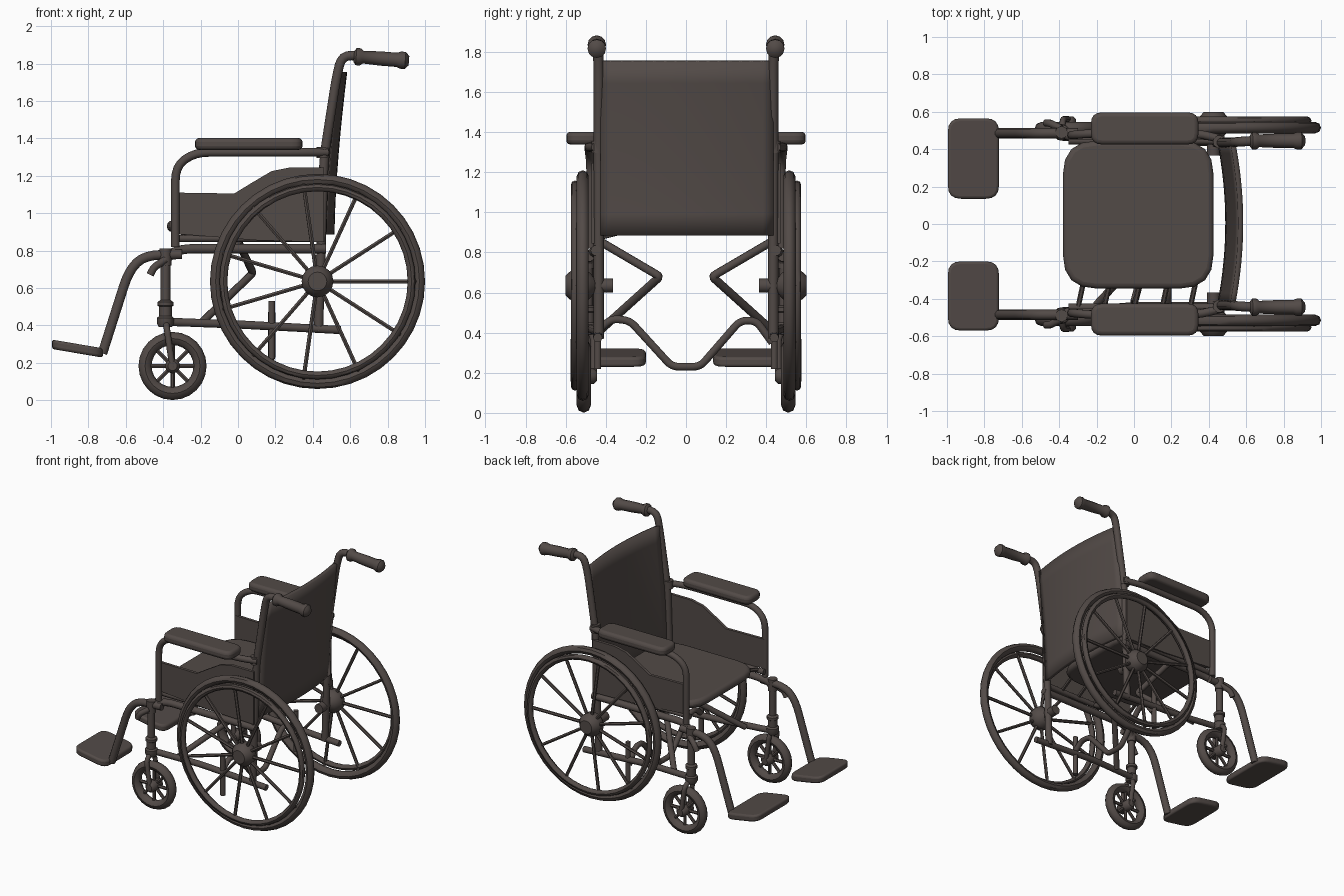
import bpy, bmesh, math
from mathutils import Vector

if "Cube" in bpy.data.objects:
    bpy.data.objects.remove(bpy.data.objects["Cube"])

mat = bpy.data.materials.new("dark brown")
mat.diffuse_color = (0.085, 0.069, 0.063, 1)
mat.use_nodes = True
mat.node_tree.nodes["Principled BSDF"].inputs["Base Color"].default_value = mat.diffuse_color


def add(name, mesh):
    mesh.materials.clear()
    mesh.materials.append(mat)
    ob = bpy.data.objects.new(name, mesh)
    bpy.context.collection.objects.link(ob)
    return ob


def fillet(pts, d, closed=False, n=4):
    """Round the corners of a path."""
    pts = [Vector(p) for p in pts]
    out = []
    for i, p in enumerate(pts):
        if not closed and i in (0, len(pts) - 1):
            out.append(p)
            continue
        a, b = pts[i - 1] - p, pts[(i + 1) % len(pts)] - p
        a = p + a.normalized() * min(d, a.length * 0.45)
        b = p + b.normalized() * min(d, b.length * 0.45)
        for k in range(n + 1):
            t = k / n
            out.append(a * (1 - t) ** 2 + p * 2 * t * (1 - t) + b * t * t)
    return out


def tube(name, pts, r, bend=0.06, res=3):
    cu = bpy.data.curves.new(name, 'CURVE')
    cu.dimensions = '3D'
    cu.bevel_depth, cu.bevel_resolution, cu.use_fill_caps = r, res, True
    path = fillet(pts, bend)
    sp = cu.splines.new('POLY')
    sp.points.add(len(path) - 1)
    for q, p in zip(sp.points, path):
        q.co = (*p, 1)
    tmp = bpy.data.objects.new(name + "_path", cu)
    bpy.context.collection.objects.link(tmp)
    dg = bpy.context.evaluated_depsgraph_get()
    mesh = bpy.data.meshes.new_from_object(tmp.evaluated_get(dg))
    bpy.data.objects.remove(tmp)
    return add(name, mesh)


def lathe(name, profile, centre, axis, n=16, closed=False):
    """Revolve (radius, offset) pairs about an axis through centre."""
    bm = bmesh.new()
    rot = Vector((0, 0, 1)).rotation_difference(Vector(axis))
    rings = []
    for r, h in profile:
        rings.append([bm.verts.new(Vector(centre) + rot @ Vector(
            (r * math.cos(2 * math.pi * k / n), r * math.sin(2 * math.pi * k / n), h))) for k in range(n)])
    pairs = list(zip(rings, rings[1:])) + ([(rings[-1], rings[0])] if closed else [])
    for a, b in pairs:
        for k in range(n):
            bm.faces.new((a[k], a[(k + 1) % n], b[(k + 1) % n], b[k]))
    if not closed:
        bm.faces.new(rings[0])
        bm.faces.new(rings[-1])
    bmesh.ops.recalc_face_normals(bm, faces=bm.faces)
    mesh = bpy.data.meshes.new(name)
    bm.to_mesh(mesh)
    bm.free()
    return add(name, mesh)


def ring(name, R, r, centre, n=40, m=8, squash=1.0):
    prof = [(R + r * math.cos(2 * math.pi * k / m), squash * r * math.sin(2 * math.pi * k / m)) for k in range(m)]
    return lathe(name, prof, centre, (0, 1, 0), n, True)


def slab(name, pts, offset, bevel=0.0, shear=None):
    bm = bmesh.new()
    f = bm.faces.new([bm.verts.new(p) for p in pts])
    ext = bmesh.ops.extrude_face_region(bm, geom=[f])
    bmesh.ops.translate(bm, vec=offset, verts=[v for v in ext['geom'] if isinstance(v, bmesh.types.BMVert)])
    bmesh.ops.recalc_face_normals(bm, faces=bm.faces)
    if shear:
        for v in bm.verts:
            v.co.z += shear(v.co.x)
    mesh = bpy.data.meshes.new(name)
    bm.to_mesh(mesh)
    bm.free()
    ob = add(name, mesh)
    if bevel:
        m = ob.modifiers.new("bevel", 'BEVEL')
        m.width, m.segments, m.limit_method, m.angle_limit = bevel, 3, 'ANGLE', math.radians(50)
    return ob


def rect(x0, x1, y0, y1, z, d):
    return fillet([(x0, y0, z), (x1, y0, z), (x1, y1, z), (x0, y1, z)], d, True)


def spokes(name, count, r0, r1, x, z, y0, y1, rad):
    for k in range(count):
        a = 2 * math.pi * k / count
        c, s = math.cos(a), math.sin(a)
        tube(f"{name}_{k}", [(x + r0 * c, y0, z + r0 * s), (x + r1 * c, y1, z + r1 * s)], rad, res=1)


# Seat cushion and backrest sling
slab("seat", rect(-0.38, 0.425, -0.345, 0.445, 0.9, 0.18), (0, 0, 0.06), 0.026)
bm = bmesh.new()
NY, NZ = 16, 8
g = [[bm.verts.new((0.46 + 0.068 * (j / NZ) ** 1.6 + 0.042 * (1 - (2 * i / NY - 1) ** 2),
                    -0.425 + 0.86 * i / NY, 0.885 + 0.87 * j / NZ)) for i in range(NY + 1)] for j in range(NZ + 1)]
for j in range(NZ):
    for i in range(NY):
        bm.faces.new((g[j][i], g[j][i + 1], g[j + 1][i + 1], g[j + 1][i]))
me = bpy.data.meshes.new("backrest")
bm.to_mesh(me)
bm.free()
sol = add("backrest", me).modifiers.new("thickness", 'SOLIDIFY')
sol.thickness, sol.offset = 0.028, 0

# Seat support straps on the uncovered edge
for k, x in enumerate((-0.3, -0.16, 0.0, 0.15, 0.3)):
    tube(f"seat_support_{k}", [(x, -0.45, 0.87), (x + 0.03, -0.31, 0.905)], 0.014, res=1)

# Bent brace under the seat
tube("lower_brace", [(0.18, -0.43, 0.42), (0.18, -0.37, 0.47), (0.18, -0.28, 0.46), (0.18, -0.07, 0.23),
                     (0.18, 0.07, 0.23), (0.18, 0.27, 0.46), (0.18, 0.35, 0.46), (0.18, 0.43, 0.35)], 0.02, 0.035)

for s, side in ((-1, "right"), (1, "left")):
    def n(part):
        return f"{side}_{part}"

    # Rear wheel with hand rim
    wx, wz = 0.425, 0.635
    ring(n("tyre"), 0.545, 0.03, (wx, s * 0.515, wz), 40)
    ring(n("hand_rim"), 0.503, 0.021, (wx, s * 0.553, wz), 40)
    spokes(n("wheel_spoke"), 11, 0.05, 0.5, wx, wz, s * 0.54, s * 0.545, 0.012)
    spokes(n("hand_rim_strut"), 11, 0.535, 0.503, wx, wz, s * 0.515, s * 0.553, 0.012)
    lathe(n("wheel_hub"), [(0.035, -0.17), (0.035, -0.08), (0.06, -0.06), (0.085, -0.03), (0.085, 0.025),
                           (0.06, 0.055), (0.05, 0.065)], (wx, s * 0.535, wz), (0, s, 0), 16)

    # Front caster, fork and stem
    cx, cz, cy = -0.35, 0.183, s * 0.51
    ring(n("caster_tyre"), 0.147, 0.035, (cx, cy, cz), 24)
    spokes(n("caster_spoke"), 8, 0.03, 0.13, cx, cz, cy, cy, 0.012)
    lathe(n("caster_hub"), [(0.025, -0.065), (0.04, -0.05), (0.04, 0.05), (0.025, 0.065)], (cx, cy, cz), (0, 1, 0), 12)
    for k in (-1, 1):
        tube(n(f"fork_leg_{k + 1}"), [(-0.385, s * 0.495, 0.42), (-0.38, cy + k * 0.05, 0.38),
                                      (cx, cy + k * 0.05, cz - 0.01)], 0.017, 0.03)
    lathe(n("caster_stem"), [(0.035, 0.39), (0.045, 0.41), (0.045, 0.44), (0.034, 0.45), (0.034, 0.5),
                             (0.042, 0.505), (0.042, 0.525), (0.028, 0.535)], (-0.388, s * 0.49, 0), (0, 0, 1), 12)

    # Side frame tubes
    tube(n("seat_rail"), [(0.47, s * 0.45, 0.81), (-0.3, s * 0.45, 0.81), (-0.388, s * 0.49, 0.77),
                          (-0.388, s * 0.49, 0.4)], 0.026, 0.07)
    tube(n("upper_rail"), [(0.46, s * 0.445, 0.865), (-0.35, s * 0.445, 0.865)], 0.02)
    tube(n("lower_rail"), [(-0.4, s * 0.475, 0.42), (0.0, s * 0.44, 0.405), (0.55, s * 0.44, 0.375)], 0.023)
    tube(n("cross_brace"), [(0.0, s * 0.42, 0.85), (0.08, s * 0.13, 0.68), (-0.2, s * 0.43, 0.41)], 0.021, 0.02)
    tube(n("brake_post"), [(0.18, s * 0.44, 0.22), (0.18, s * 0.44, 0.53)], 0.018)

    # Rear post, push handle and grip
    tube(n("rear_post"), [(0.43, s * 0.435, 0.37), (0.46, s * 0.435, 1.3), (0.525, s * 0.435, 1.72),
                          (0.555, s * 0.44, 1.845), (0.67, s * 0.445, 1.84)], 0.026, 0.08)
    lathe(n("grip"), [(0.03, 0), (0.046, 0.012), (0.046, 0.035), (0.034, 0.05), (0.038, 0.14), (0.038, 0.23),
                      (0.046, 0.25), (0.046, 0.275), (0.025, 0.295)], (0.62, s * 0.445, 1.838), (1, 0, -0.08), 12)

    # Armrest, pad and clothing guard
    tube(n("armrest_tube"), [(-0.335, s * 0.475, 0.82), (-0.335, s * 0.475, 1.25), (-0.23, s * 0.485, 1.325),
                             (0.34, s * 0.485, 1.325), (0.48, s * 0.45, 1.325)], 0.023, 0.08)
    y0, y1 = sorted((s * 0.425, s * 0.597))
    slab(n("armrest_pad"), rect(-0.23, 0.345, y0, y1, 1.338, 0.06), (0, 0, 0.064), 0.022)
    lathe(n("rear_arm_clamp"), [(0.034, 0), (0.034, 0.06)], (0.455, s * 0.44, 1.295), (0, 0, 1), 10)
    guard = [(-0.345, 0.89), (-0.345, 1.11), (-0.02, 1.105), (0.07, 1.16), (0.18, 1.225), (0.28, 1.245),
             (0.46, 1.245), (0.46, 0.845), (0.1, 0.855)]
    slab(n("side_guard"), [(x, s * 0.45, z) for x, z in guard], (0, s * 0.022, 0))

    # Leg rest tube, hinge and footplate
    tube(n("legrest_tube"), [(-0.3, s * 0.485, 0.78), (-0.5, s * 0.485, 0.775), (-0.585, s * 0.485, 0.69),
                             (-0.725, s * 0.485, 0.25)], 0.027, 0.09)
    lathe(n("legrest_hinge"), [(0.033, 0.72), (0.033, 0.81)], (-0.388, s * 0.49, 0), (0, 0, 1), 12)
    tube(n("legrest_latch"), [(-0.39, s * 0.51, 0.75), (-0.45, s * 0.54, 0.71), (-0.47, s * 0.54, 0.67)], 0.02, 0.02)
    y0, y1 = (0.135, 0.565) if s > 0 else (-0.57, -0.2)
    slab(n("footplate"), rect(-0.995, -0.722, y0, y1, 0.228, 0.07), (0, 0, 0.05), 0.014,
         lambda x: -0.17 * (x + 0.725))

# Smooth shading with sharp edges kept
bpy.ops.object.select_all(action='DESELECT')
for ob in bpy.context.collection.objects:
    ob.select_set(True)
    bpy.context.view_layer.objects.active = ob
bpy.ops.object.shade_smooth_by_angle(angle=math.radians(45))
